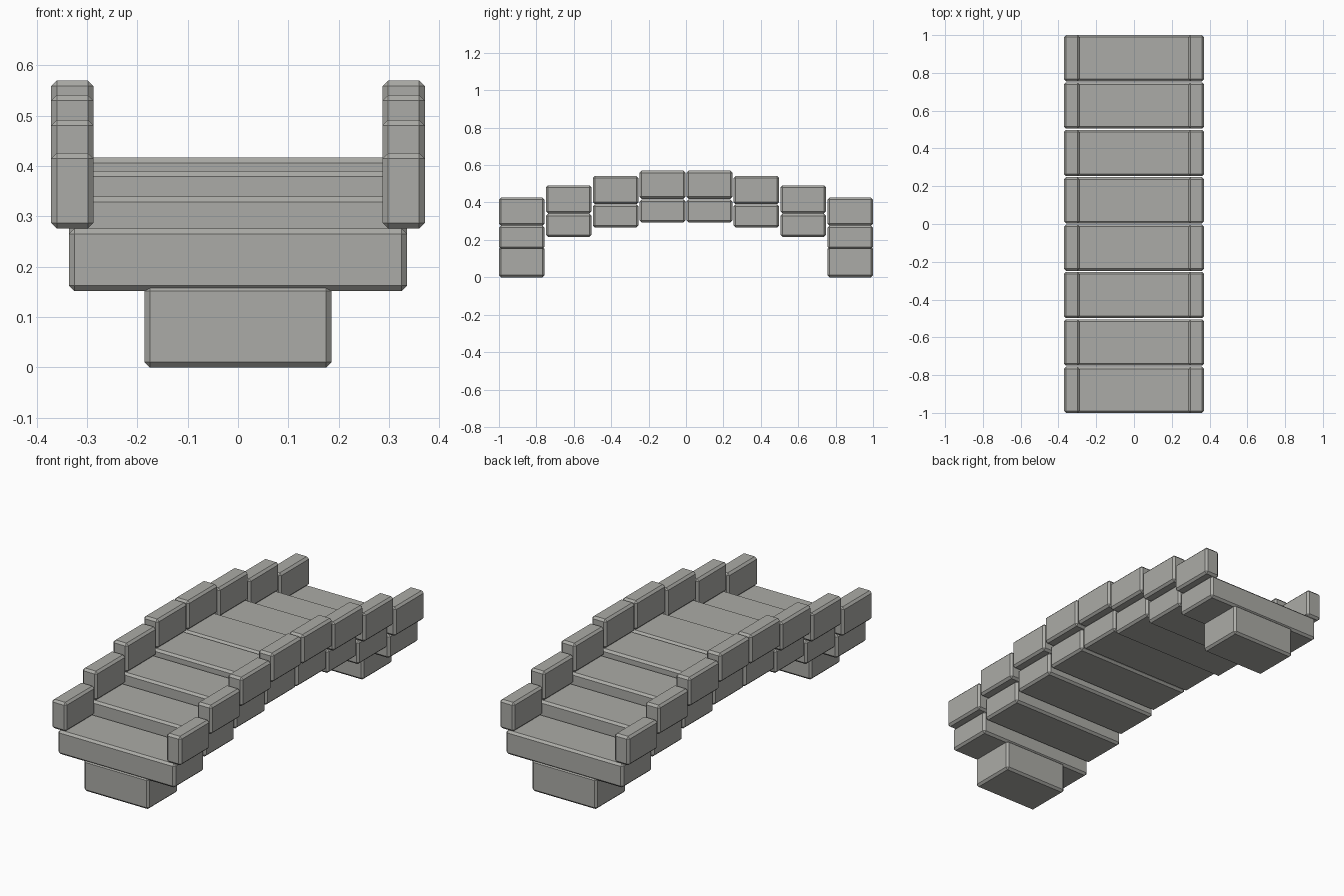
import bpy

cube = bpy.data.objects.get("Cube")
if cube:
    bpy.data.objects.remove(cube, do_unlink=True)

# Single stone colour
stone = bpy.data.materials.new("warm_grey_stone")
stone.use_nodes = True
colour = (0.41, 0.41, 0.385, 1.0)
stone.diffuse_color = colour
stone.node_tree.nodes["Principled BSDF"].inputs["Base Color"].default_value = colour

PITCH = 0.2508   # spacing of the stones along the span
LENGTH = 0.2444  # length of each stone
CHAMFER = 0.011


def block(name, x, y, bottom, width, height):
    """Chamfered stone block standing on the given bottom height."""
    bpy.ops.mesh.primitive_cube_add(size=1, location=(x, y, bottom + height / 2))
    obj = bpy.context.object
    obj.name = name
    obj.scale = (width, LENGTH, height)
    bpy.ops.object.transform_apply(location=False, rotation=False, scale=True)
    bevel = obj.modifiers.new("chamfer", 'BEVEL')
    bevel.width = CHAMFER
    bevel.segments = 1
    obj.data.materials.append(stone)
    return obj


# Bottom height of each deck slab, from the end towards the crown
deck_bottoms = (0.152, 0.216, 0.266, 0.293)
rail_bottoms = (0.276, 0.342, 0.391, 0.42)

for end, side in (("front", -1), ("back", 1)):
    for i, (deck_z, rail_z) in enumerate(zip(deck_bottoms, rail_bottoms)):
        y = side * (3.5 - i) * PITCH
        # Deck slab
        block(f"{end}_deck_slab_{i + 1}", 0, y, deck_z, 0.672, 0.124)
        # Parapet stones on both edges
        for label, sx in (("left", 1), ("right", -1)):
            block(f"{end}_{label}_parapet_{i + 1}", sx * 0.329, y, rail_z, 0.084, 0.15)
    # Footing under the end slab
    block(f"{end}_footing", 0, side * 3.5 * PITCH, 0, 0.372, 0.163)
